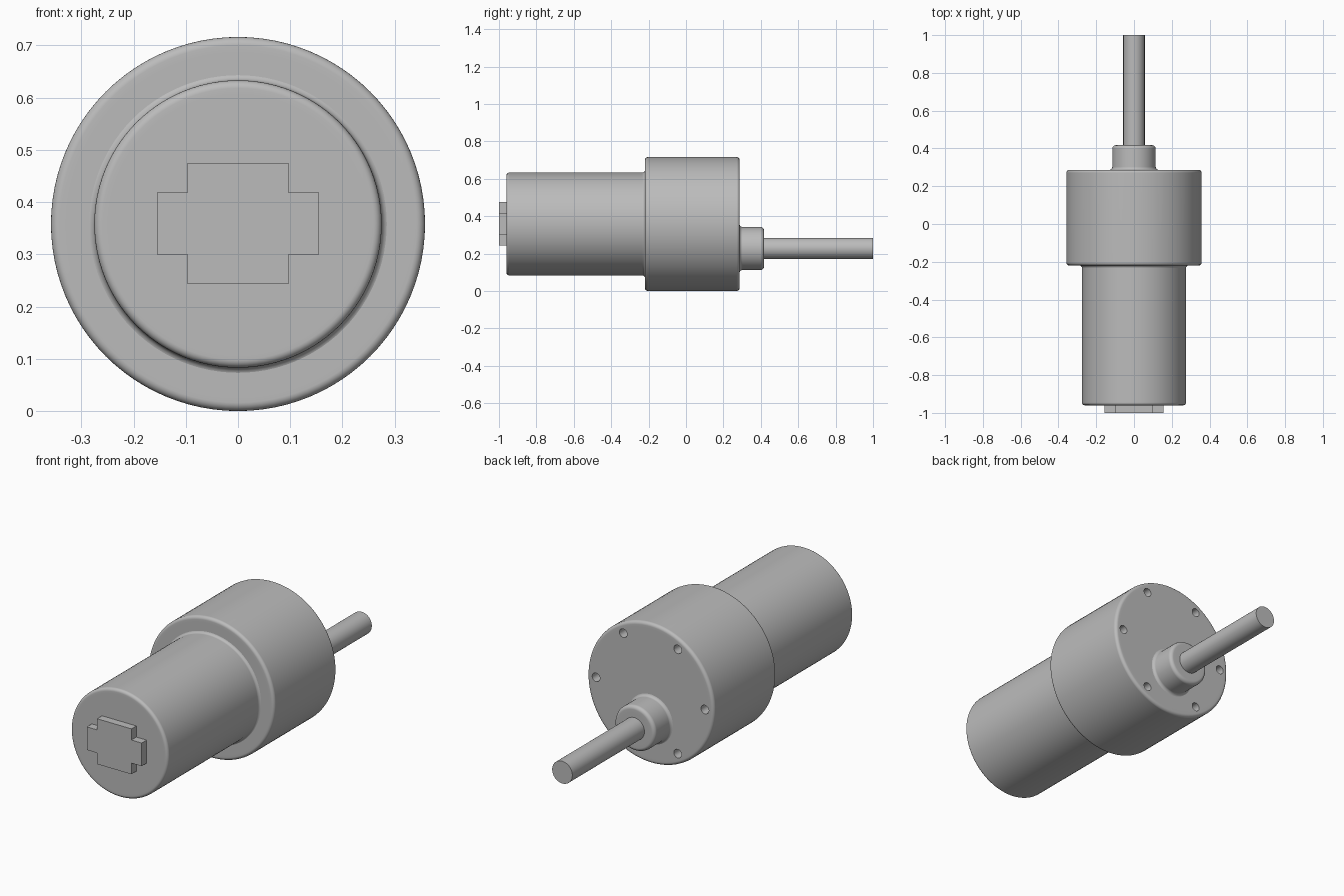
import bpy, bmesh, math
from mathutils import Vector, Matrix

if "Cube" in bpy.data.objects:
    bpy.data.objects.remove(bpy.data.objects["Cube"])

AXIS_Z = 0.358    # centre line of motor and gearbox
SHAFT_Z = 0.227   # centre line of the offset output shaft

grey = bpy.data.materials.new("plain grey")
grey.diffuse_color = (0.5, 0.5, 0.5, 1)
grey.use_nodes = True
grey.node_tree.nodes["Principled BSDF"].inputs["Base Color"].default_value = grey.diffuse_color


def add_object(name, bm):
    bmesh.ops.recalc_face_normals(bm, faces=bm.faces)
    mesh = bpy.data.meshes.new(name)
    bm.to_mesh(mesh)
    bm.free()
    mesh.materials.append(grey)
    ob = bpy.data.objects.new(name, mesh)
    bpy.context.collection.objects.link(ob)
    return ob


def select_only(ob):
    bpy.ops.object.select_all(action='DESELECT')
    ob.select_set(True)
    bpy.context.view_layer.objects.active = ob


def finish(ob):
    select_only(ob)
    bpy.ops.object.shade_smooth_by_angle(angle=math.radians(32))
    ob.modifiers.new("clean shading", 'WEIGHTED_NORMAL').keep_sharp = True


def fillet_profile(points, steps=5):
    """Points are (radius, y, fillet); right-angle corners become arcs."""
    out = []
    for i, (r, y, f) in enumerate(points):
        p = Vector((r, y))
        if f == 0:
            out.append(p)
            continue
        a = (Vector(points[i - 1][:2]) - p).normalized() * f
        b = (Vector(points[i + 1][:2]) - p).normalized() * f
        for k in range(steps + 1):
            t = math.pi / 2 * k / steps
            out.append(p + a * (1 - math.sin(t)) + b * (1 - math.cos(t)))
    return out


def turned(name, points, z, sides=96):
    """Solid of revolution about a line along y at height z."""
    bm = bmesh.new()
    rings = []
    for r, y in fillet_profile(points):
        rings.append([bm.verts.new((r * math.cos(2 * math.pi * i / sides), y,
                                    z + r * math.sin(2 * math.pi * i / sides)))
                      for i in range(sides)])
    for a, b in zip(rings, rings[1:]):
        for i in range(sides):
            j = (i + 1) % sides
            bm.faces.new((a[i], a[j], b[j], b[i]))
    bm.faces.new(rings[0])
    bm.faces.new(rings[-1])
    return add_object(name, bm)


# Motor can, flaring slightly where it meets the gearbox
finish(turned("motor_can", [(0.25, -0.96, 0), (0.275, -0.96, 0.015),
                            (0.275, -0.219, 0.015), (0.292, -0.219, 0)], AXIS_Z))

# Gearbox with six screw holes in the back face
gearbox = turned("gearbox", [(0.33, -0.22, 0), (0.358, -0.22, 0.016),
                             (0.358, 0.287, 0.016), (0.33, 0.287, 0)], AXIS_Z)
bm = bmesh.new()
for i in range(6):
    a = math.pi / 3 * i
    pos = Vector((0.308 * math.cos(a), 0.287, AXIS_Z + 0.308 * math.sin(a)))
    bmesh.ops.create_cone(bm, cap_ends=True, segments=24, radius1=0.022,
                          radius2=0.022, depth=0.12,
                          matrix=Matrix.Translation(pos) @ Matrix.Rotation(math.pi / 2, 4, 'X'))
cutter = add_object("screw_hole_cutter", bm)
cutter.hide_render = True
cut = gearbox.modifiers.new("screw holes", 'BOOLEAN')
cut.operation = 'DIFFERENCE'
cut.solver = 'EXACT'
cut.object = cutter
select_only(gearbox)
bpy.ops.object.modifier_apply(modifier=cut.name)
bpy.data.objects.remove(cutter)
finish(gearbox)

# Shaft boss with a filleted foot and rounded rim
finish(turned("shaft_boss", [(0.132, 0.286, 0), (0.115, 0.288, 0.014),
                             (0.115, 0.417, 0.018), (0.08, 0.417, 0)], SHAFT_Z))

# Output shaft
finish(turned("output_shaft", [(0.057, 0.40, 0), (0.057, 1.0, 0)], SHAFT_Z, 64))

# Cross-shaped terminal plate on the motor's front
w, n, h, s = 0.155, 0.097, 0.116, 0.059
quarter = [(w, s), (n, s), (n, h)]
outline = []
for sx, sz in ((1, 1), (-1, 1), (-1, -1), (1, -1)):
    outline += [(x * sx, z * sz) for x, z in (quarter if sx * sz > 0 else quarter[::-1])]
bm = bmesh.new()
face = bm.faces.new([bm.verts.new((x, -1.0, 0.359 + z)) for x, z in outline])
ext = bmesh.ops.extrude_face_region(bm, geom=[face], use_keep_orig=True)
bmesh.ops.translate(bm, vec=(0, 0.05, 0),
                    verts=[g for g in ext['geom'] if isinstance(g, bmesh.types.BMVert)])
add_object("terminal_plate", bm)
